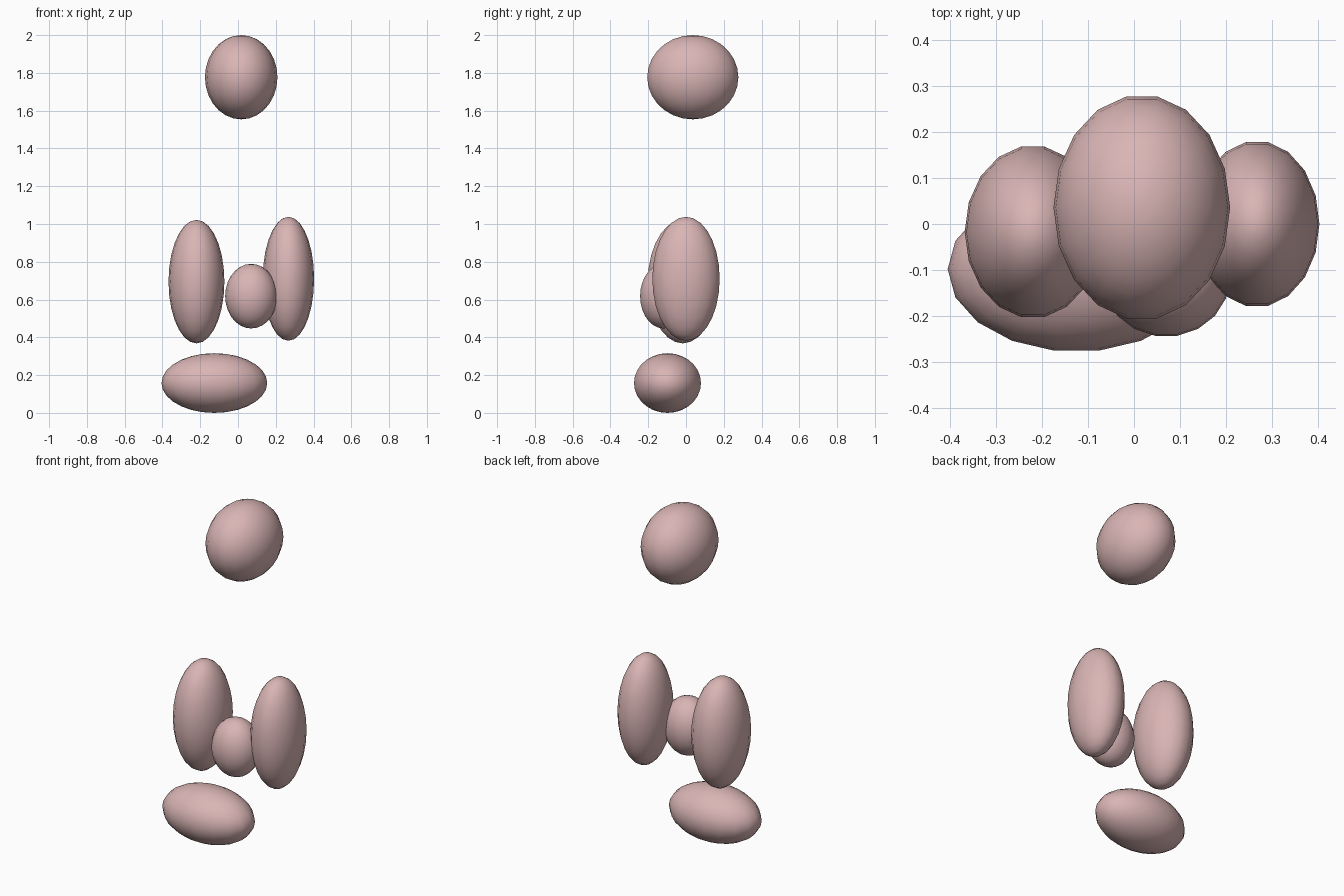
import bpy
from mathutils import Vector

cube = bpy.data.objects.get("Cube")
if cube:
    bpy.data.objects.remove(cube, do_unlink=True)

# One pale pink colour for every part
pink = bpy.data.materials.new("pale_pink")
pink.use_nodes = True
colour = (0.70, 0.46, 0.46, 1)
pink.diffuse_color = colour
pink.node_tree.nodes["Principled BSDF"].inputs["Base Color"].default_value = colour


def ellipsoid(name, centre, radii):
    """Smooth sphere stretched to the given radii."""
    bpy.ops.mesh.primitive_uv_sphere_add(segments=18, ring_count=14, radius=1)
    ob = bpy.context.object
    ob.name = ob.data.name = name
    # start the segments on the x axis, so flats face front and back
    ob.rotation_euler.z = 0
    for v in ob.data.vertices:
        x, y, z = v.co
        if first_on_y(ob):
            x, y = y, -x
        v.co = Vector((x * radii[0], y * radii[1], z * radii[2]))
    ob.location = centre
    ob.data.materials.append(pink)
    bpy.ops.object.shade_smooth()
    return ob


def first_on_y(ob, cache={}):
    """True when the sphere primitive has its equator vertices on the y axis."""
    if "y" not in cache:
        cache["y"] = max(v.co.y for v in ob.data.vertices) > max(v.co.x for v in ob.data.vertices)
    return cache["y"]


# Head organ
ellipsoid("brain", (0.017, 0.036, 1.777), (0.192, 0.245, 0.223))

# Chest organs
ellipsoid("right_lung", (-0.22, -0.017, 0.695), (0.148, 0.188, 0.327))
ellipsoid("left_lung", (0.267, 0.0, 0.71), (0.136, 0.181, 0.328))
ellipsoid("heart", (0.07, -0.119, 0.618), (0.138, 0.126, 0.171))

# Belly organ
ellipsoid("liver", (-0.125, -0.098, 0.158), (0.28, 0.18, 0.158))
